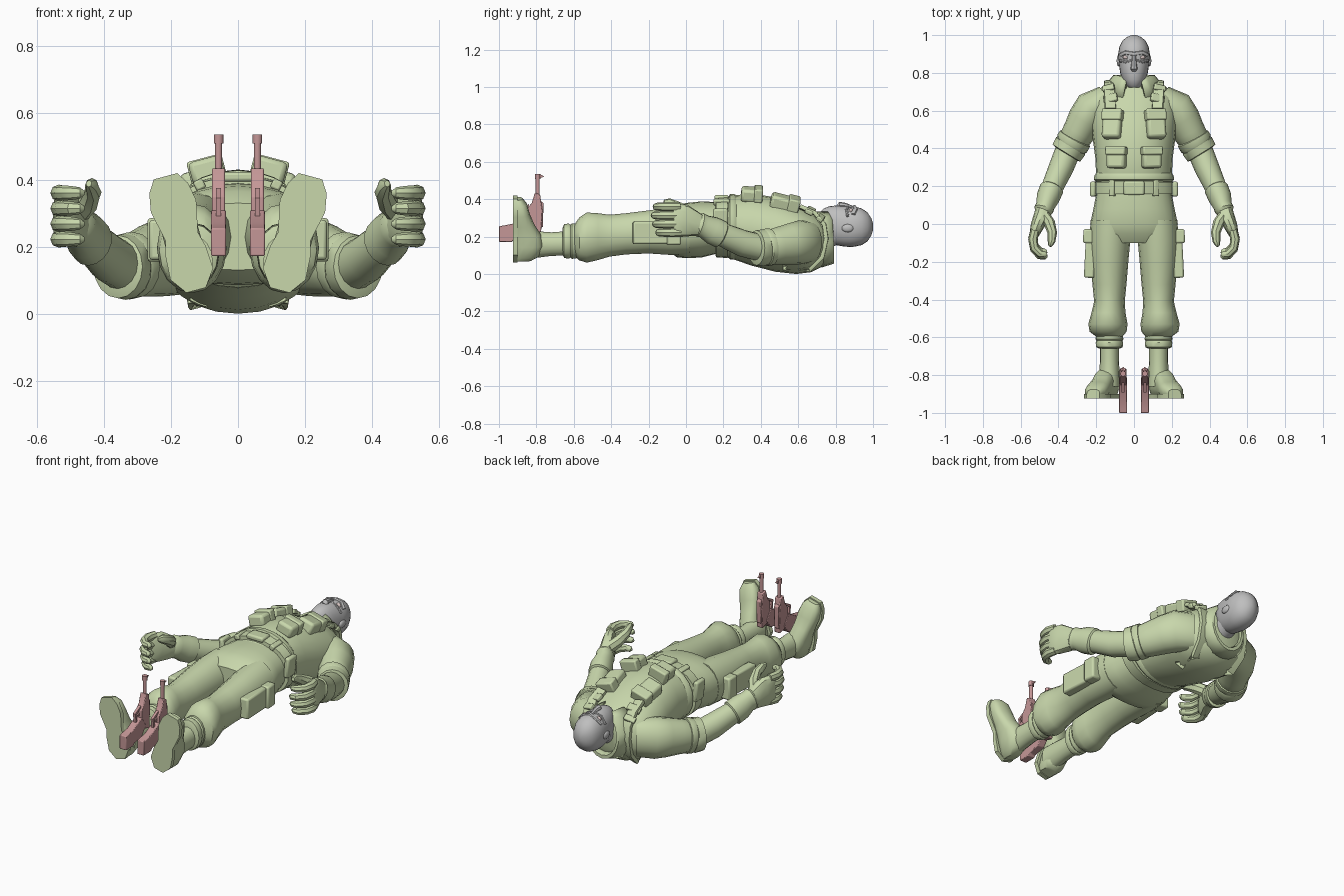
import bpy, bmesh, math
from mathutils import Vector, Matrix, Euler


def material(name, rgb):
    m = bpy.data.materials.new(name)
    m.diffuse_color = (*rgb, 1)
    return m


GREEN = material("olive cloth", (0.58, 0.68, 0.41))
GREY = material("grey mask", (0.52, 0.52, 0.52))
PINK = material("dusty red metal", (0.56, 0.31, 0.31))
EYE = material("pale eye", (0.68, 0.56, 0.54))


def finish(name, bm, mat, mirror=False, bevel=0):
    bmesh.ops.recalc_face_normals(bm, faces=bm.faces)
    me = bpy.data.meshes.new(name)
    bm.to_mesh(me)
    bm.free()
    me.materials.append(mat)
    ob = bpy.data.objects.new(name, me)
    bpy.context.collection.objects.link(ob)
    if bevel:
        b = ob.modifiers.new("bevel", 'BEVEL')
        b.width, b.segments = bevel, 2
    if mirror:
        ob.modifiers.new("mirror", 'MIRROR')
    return ob


def tube(name, path, mat=GREEN, n=16, p=2.0, axis=None, up=(0, 0, 1), mirror=False):
    """Loft superellipse rings; path = (point, radius along up, radius across)."""
    bm, rings = bmesh.new(), []
    pts = [Vector(q[0]) for q in path]
    for i, (_, ra, rb) in enumerate(path):
        t = Vector(axis) if axis else pts[min(i + 1, len(pts) - 1)] - pts[max(i - 1, 0)]
        t.normalize()
        u = Vector(up)
        u = (u - t * u.dot(t)).normalized()
        v = t.cross(u)
        ring = []
        for k in range(n):
            a = 2 * math.pi * k / n
            c, s = math.cos(a), math.sin(a)
            c = math.copysign(abs(c) ** (2 / p), c)
            s = math.copysign(abs(s) ** (2 / p), s)
            ring.append(bm.verts.new(pts[i] + u * ra * c + v * rb * s))
        rings.append(ring)
    for r0, r1 in zip(rings, rings[1:]):
        for k in range(n):
            bm.faces.new((r0[k], r0[(k + 1) % n], r1[(k + 1) % n], r1[k]))
    bm.faces.new(rings[0])
    bm.faces.new(rings[-1])
    return finish(name, bm, mat, mirror)


def body(name, rows, **kw):
    """Loft along y from rows of (y, low z, high z, half width)."""
    return tube(name, [((0, y, (lo + hi) / 2), (hi - lo) / 2, rx) for y, lo, hi, rx in rows],
                axis=(0, 1, 0), **kw)


def box(name, loc, size, rot=(0, 0, 0), mat=GREEN, mirror=True, bevel=0.01):
    bm = bmesh.new()
    m = Matrix.LocRotScale(Vector(loc), Euler(rot), Vector(size))
    bmesh.ops.create_cube(bm, size=1, matrix=m)
    return finish(name, bm, mat, mirror, bevel)


def ball(name, loc, radii, mat, mirror=False):
    bm = bmesh.new()
    m = Matrix.LocRotScale(Vector(loc), None, Vector(radii))
    bmesh.ops.create_uvsphere(bm, u_segments=12, v_segments=8, radius=1, matrix=m)
    return finish(name, bm, mat, mirror)


def prism(name, lo, hi, mat, bevel=0):
    bm = bmesh.new()
    a, b = [bm.verts.new(q) for q in lo], [bm.verts.new(q) for q in hi]
    bm.faces.new(a)
    bm.faces.new(b)
    for i in range(len(a)):
        j = (i + 1) % len(a)
        bm.faces.new((a[i], a[j], b[j], b[i]))
    return finish(name, bm, mat, True, bevel)


# Torso, belt and hips
body("jacket", [(.15, .11, .385, .195), (.18, .10, .40, .205), (.25, .08, .42, .20),
                (.35, .045, .43, .205), (.48, .012, .41, .222), (.59, 0, .372, .235),
                (.67, .01, .335, .23), (.73, .04, .30, .165), (.77, .10, .27, .09)], n=24, p=2.1)
body("jacket_hem", [(.225, .088, .408, .203), (.235, .078, .427, .212), (.255, .077, .429, .21),
                    (.27, .08, .42, .20)], n=24, p=2.1)
body("belt", [(.158, .105, .385, .20), (.16, .09, .408, .222), (.222, .085, .414, .222),
              (.224, .1, .39, .20)], n=24, p=2.2)
box("belt_buckle", (0, .19, .408), (.11, .075, .03), mirror=False)
box("belt_loop", (.115, .19, .385), (.03, .085, .03), (0, .45, 0), bevel=.006)
box("side_belt_pouch", (.213, .185, .29), (.03, .08, .12), (0, .1, 0))
body("trouser_seat", [(.17, .11, .385, .198), (.08, .088, .388, .215), (0, .085, .38, .232),
                      (-.05, .09, .365, .225), (-.10, .13, .33, .18)], n=24, p=2.3)

# Legs: trousers, cuffs, cargo pockets
leg = [(.02, .12, .235, .13, .11), (-.08, .127, .23, .128, .108), (-.2, .13, .225, .115, .1),
       (-.32, .13, .215, .11, .09), (-.41, .13, .205, .112, .081), (-.47, .135, .2, .125, .09),
       (-.53, .138, .195, .134, .104), (-.57, .137, .188, .115, .098), (-.6, .13, .18, .08, .066)]
tube("trouser_leg", [((x, y, z), a, b) for y, x, z, a, b in leg], axis=(0, -1, 0), mirror=True)
cuff = [(-.578, .07, .055), (-.585, .092, .07), (-.61, .095, .074), (-.618, .088, .069),
        (-.628, .094, .073), (-.652, .09, .07), (-.66, .07, .055)]
tube("trouser_cuff", [((.13, y, .176), a, b) for y, a, b in cuff], axis=(0, -1, 0), mirror=True)
box("cargo_pocket", (.232, -.165, .22), (.055, .24, .12), (0, 0, .05))
box("cargo_flap", (.238, -.065, .22), (.062, .075, .13), (0, 0, .05))

# Boots: shaft, foot and angular sole turned outwards
tube("boot_shaft", [((.13, -.62, .165), .065, .05), ((.13, -.72, .16), .063, .05),
                    ((.13, -.79, .158), .07, .054), ((.133, -.86, .155), .078, .058)],
     axis=(0, -1, 0), mirror=True)
heel, along = Vector((.125, -.925, .07)), Vector((.09, 0, .335)).normalized()
side = Vector((0, 1, 0)).cross(along)
foot = [(.005, .035, .10), (.03, .055, .14), (.09, .06, .165), (.145, .056, .15), (.2, .056, .115),
        (.26, .062, .09), (.315, .055, .075), (.345, .035, .05)]
tube("boot_foot", [(heel + along * s + Vector((0, h / 2, 0)), h / 2, w) for s, w, h in foot],
     n=14, p=2.6, axis=along, up=(0, 1, 0), mirror=True)
half = [(0, .03), (.05, .066), (.12, .062), (.165, .05), (.26, .07), (.315, .06), (.352, .036)]
outline = [heel + along * s + side * w for s, w in half]
outline += [heel + along * s - side * w for s, w in reversed(half)]
prism("boot_sole", outline, [q + Vector((0, .025, 0)) for q in outline], GREEN)

# Arms: sleeve, rolled cuff, forearm and glove cuff
tube("sleeve", [((.14, .665, .17), .11, .075), ((.22, .61, .17), .118, .1),
                ((.255, .555, .16), .11, .096), ((.29, .49, .15), .1, .087),
                ((.33, .425, .14), .09, .08), ((.35, .39, .14), .06, .055)], mirror=True)
tube("sleeve_roll", [((.308, .462, .146), .08, .07), ((.312, .452, .145), .1, .09),
                     ((.328, .425, .142), .1, .091), ((.332, .418, .141), .095, .086),
                     ((.336, .412, .14), .099, .09), ((.358, .376, .14), .094, .086),
                     ((.362, .37, .14), .07, .06)], mirror=True)
tube("forearm", [((.345, .40, .14), .072, .068), ((.385, .3, .165), .072, .066),
                 ((.43, .2, .208), .064, .058), ((.475, .09, .255), .05, .044)], mirror=True)
tube("glove_cuff", [((.432, .195, .208), .06, .05), ((.436, .187, .212), .075, .064),
                    ((.455, .14, .234), .075, .062), ((.47, .095, .255), .062, .05),
                    ((.478, .075, .263), .066, .052), ((.485, .05, .27), .05, .035)], mirror=True)

# Gloved hands: palm, four curled fingers, thumb
tube("palm", [((.475, .09, .255), .052, .042), ((.49, .04, .27), .07, .042),
              ((.512, -.01, .285), .088, .036), ((.528, -.055, .29), .085, .026),
              ((.533, -.07, .29), .07, .016)], n=12, p=2.4, mirror=True)
for i, reach in enumerate((.86, .96, 1.0, .94)):
    z = .222 + .046 * i
    bend = [(.524, -.035, .023), (.535, -.085, .025), (.527, -.135, .023),
            (.497, -.168, .021), (.472, -.172, .017), (.46, -.168, .008)]
    tube("finger_%d" % (i + 1), [((x, y * reach, z), r, r) for x, y, r in bend], n=8, mirror=True)
tube("thumb", [((.475, .045, .30), .035, .03), ((.447, .005, .33), .034, .03),
               ((.432, -.05, .362), .028, .025), ((.437, -.095, .383), .023, .02),
               ((.445, -.118, .388), .01, .009)], n=8, mirror=True)

# Chest pockets with flaps
for part, loc, size, rot in (("upper", (.113, .528, .378), (.1, .155, .075), (-.26, .28, 0)),
                             ("lower", (.092, .352, .425), (.1, .115, .07), (-.08, .26, 0))):
    box(part + "_chest_pocket", loc, size, rot, bevel=.015)
    lift = Euler(rot).to_matrix() @ Vector((0, size[1] * .3, .006))
    box(part + "_pocket_flap", Vector(loc) + lift,
        (size[0] + .008, size[1] * .4, size[2] + .004), rot, bevel=.008)

# Shoulder straps and buckles
tube("shoulder_strap", [((.125, .61, .36), .012, .03), ((.13, .69, .325), .012, .03),
                        ((.13, .738, .265), .012, .03), ((.13, .75, .19), .012, .03),
                        ((.13, .728, .09), .012, .03), ((.12, .66, .028), .012, .03),
                        ((.115, .52, .04), .012, .03)],
     n=8, p=6, up=(0, 1, 1e-3), mirror=True).hide_render = False
box("strap_buckle", (.125, .665, .338), (.075, .045, .025), (-.45, .25, -.25), bevel=.006)
box("strap_tab", (.135, .72, .30), (.065, .035, .025), (-.6, .3, -.25), bevel=.006)

# Open collar: strip around the neck, notched at the throat
bm = bmesh.new()
rows = []
for k in range(17):
    a = math.radians(22 + k * (316 / 16))
    c, s = math.cos(a), math.sin(a)
    f = max(c, 0)
    rows.append([bm.verts.new((r * s, y - drop * f, zc + rz * c)) for r, y, zc, rz, drop in
                 ((.10, .72, .20, .10, .02), (.095, .79, .20, .125, .01),
                  (.11, .79, .20, .145, .03), (.165, .725, .19, .155, .06))])
for r0, r1 in zip(rows, rows[1:]):
    for j in range(3):
        bm.faces.new((r0[j], r0[j + 1], r1[j + 1], r1[j]))
collar = finish("collar", bm, GREEN)
collar.modifiers.new("thickness", 'SOLIDIFY').thickness = .01

# Masked head
body("neck", [(.68, .12, .26, .065), (.74, .13, .27, .062), (.82, .16, .29, .06)], mat=GREY)
body("head", [(.722, .27, .335, .026), (.735, .235, .35, .042), (.765, .175, .362, .064),
              (.80, .155, .366, .073), (.845, .147, .364, .08), (.875, .145, .357, .083),
              (.90, .146, .362, .084), (.94, .155, .35, .077), (.97, .175, .33, .062),
              (.99, .205, .30, .037), (1.0, .235, .27, .012)], mat=GREY, n=24, p=2.15)
tube("nose", [((0, .895, .355), .008, .01), ((0, .85, .365), .016, .014),
              ((0, .822, .368), .018, .019), ((0, .81, .362), .008, .012)], GREY, n=8)
tube("brow", [((s * x, y, z), .009, .011) for s, x, y, z in
              ((-1, .07, .895, .318), (-1, .045, .907, .346), (1, 0, .9, .36),
               (1, .045, .907, .346), (1, .07, .895, .318))], GREY, n=8)
tube("mask_edge", [((x, y, z), .007, .008) for x, y, z in
                   ((-.075, .865, .308), (-.045, .858, .344), (0, .868, .362),
                    (.045, .858, .344), (.075, .865, .308))], GREY, n=8)
ball("eye", (.042, .882, .338), (.018, .011, .014), EYE, True)
ball("ear", (.08, .865, .245), (.012, .032, .022), GREY, True)


# Pair of pistols standing muzzle up between the boots
def gun_plate(name, profile, x0, x1, bevel=.004):
    prism(name, [(x0, y, z) for y, z in profile], [(x1, y, z) for y, z in profile], PINK, bevel)


gun_plate("pistol_frame", [(-.85, .24), (-.775, .22), (-.768, .34), (-.78, .425), (-.808, .435),
                           (-.825, .38), (-.85, .35)], .039, .077)
gun_plate("pistol_grip", [(-1, .172), (-1, .255), (-.93, .268), (-.85, .31), (-.81, .25),
                          (-.85, .20), (-.92, .185), (-.93, .172)], .036, .08)
gun_plate("trigger_guard", [(-.885, .285), (-.893, .345), (-.84, .375), (-.84, .362),
                            (-.88, .336), (-.873, .285)], .05, .066, 0)
gun_plate("trigger", [(-.85, .315), (-.872, .325), (-.85, .335)], .054, .062, 0)
gun_plate("pistol_slide", [(-.79, .25), (-.765, .25), (-.762, .38), (-.79, .40)], .044, .072)
tube("barrel", [((.058, -.793, .42), .011, .011), ((.058, -.793, .53), .011, .011)], PINK,
     n=10, up=(0, 1, 0), mirror=True)
tube("muzzle", [((.058, -.793, .508), .015, .015), ((.058, -.793, .535), .015, .015)], PINK,
     n=10, up=(0, 1, 0), mirror=True)
gun_plate("front_sight", [(-.785, .51), (-.758, .522), (-.785, .535)], .054, .062, 0)

# Smooth shading with crisp edges
bpy.ops.object.select_all(action='SELECT')
bpy.context.view_layer.objects.active = collar
bpy.ops.object.shade_smooth_by_angle(angle=math.radians(38))
